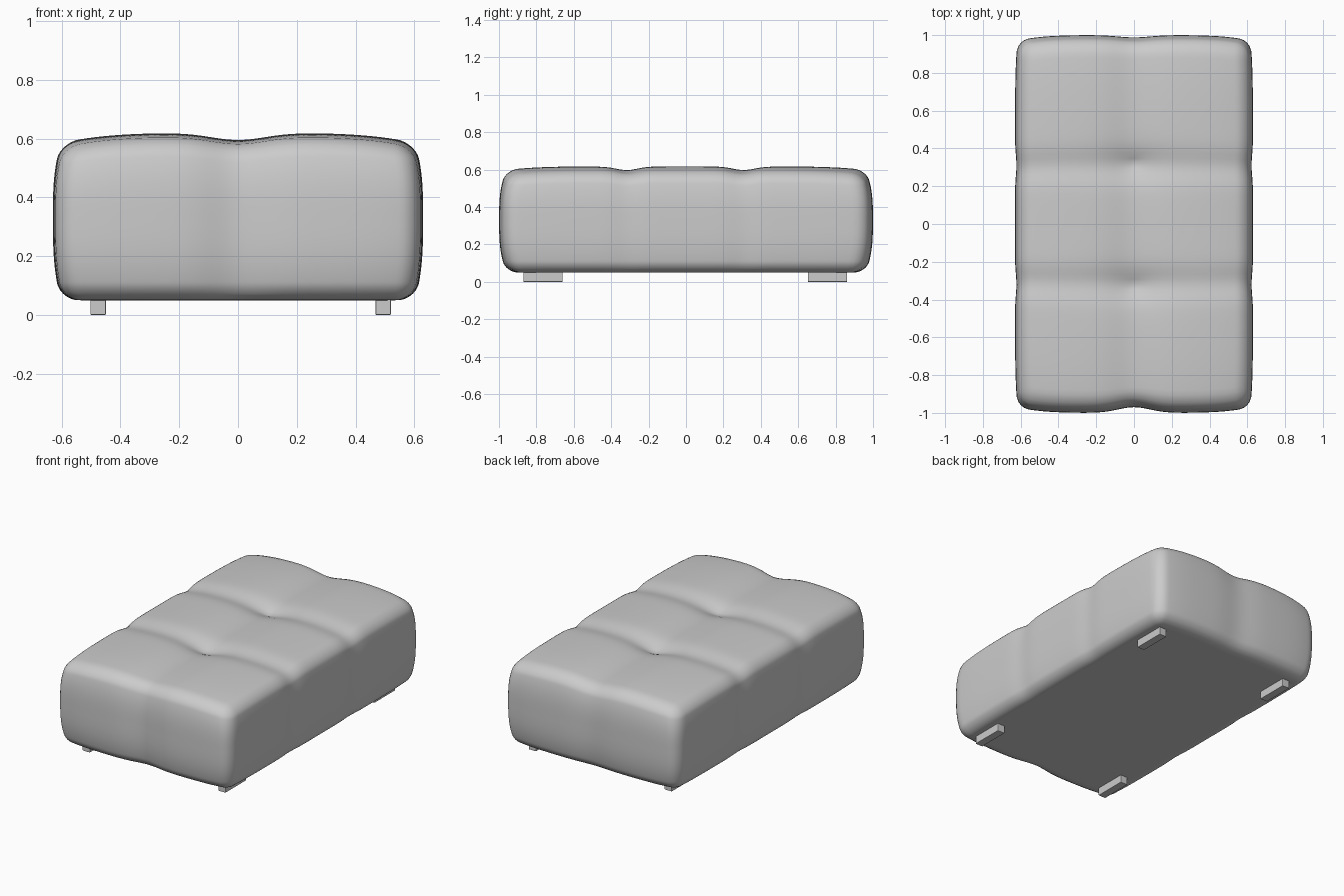
import bpy, bmesh
from math import exp
from mathutils import Vector

if "Cube" in bpy.data.objects:
    bpy.data.objects.remove(bpy.data.objects["Cube"])

HALF = Vector((0.63, 1.0, 0.285))   # cushion half size
MID_Z = 0.335                       # cushion centre height
RADIUS = 0.06                       # edge rounding
TUFT_Y = (-0.33, 0.32)              # cross seams


def dip(t, width):
    return exp(-(t / width) ** 2)


def shape_cushion(co):
    # Rounded box
    p = Vector(c * h for c, h in zip(co, HALF))
    inner = Vector(max(RADIUS - h, min(h - RADIUS, c)) for c, h in zip(p, HALF))
    if (p - inner).length > 1e-6:
        p = inner + (p - inner).normalized() * RADIUS
    x, y, z = p
    u, v, w = (abs(a / h) for a, h in zip(p, HALF))
    # Puffed sides that pull in at the seams
    side, end = u ** 6, v ** 6
    cross = sum(dip(y - t, 0.08) for t in TUFT_Y)
    x *= 1 - 0.045 * w ** 3 - 0.022 * v ** 8 - 0.012 * side * cross
    y *= 1 - 0.04 * w ** 3 - 0.03 * u ** 5
    y *= 1 - end * dip(x, 0.12) * (0.03 if y < 0 else 0.012)
    # Crowned top with seams and two tufts
    top = max(0.0, min(1.0, (z / HALF.z + 0.2) / 1.2))
    drop = 0.035 * u ** 4 + 0.02 * v ** 6
    drop += 0.024 * dip(x, 0.13) + 0.017 * cross
    drop += sum(0.03 * exp(-((x / 0.13) ** 2 + ((y - t) / 0.07) ** 2) ** 0.5)
                for t in TUFT_Y)
    return Vector((x, y, z + MID_Z - top * drop))


def make_object(name, bm):
    mesh = bpy.data.meshes.new(name)
    bm.to_mesh(mesh)
    bm.free()
    obj = bpy.data.objects.new(name, mesh)
    bpy.context.collection.objects.link(obj)
    return obj


# Cushion body
bm = bmesh.new()
bmesh.ops.create_cube(bm, size=2)
bmesh.ops.subdivide_edges(bm, edges=bm.edges[:], cuts=71, use_grid_fill=True)
for vert in bm.verts:
    vert.co = shape_cushion(vert.co)
cushion = make_object("cushion", bm)
for poly in cushion.data.polygons:
    poly.use_smooth = True

# Four low block feet
for x, side in ((-0.476, "left"), (0.494, "right")):
    for y, end in ((-0.765, "front"), (0.757, "back")):
        bm = bmesh.new()
        bmesh.ops.create_cube(bm, size=1)
        bmesh.ops.scale(bm, vec=(0.052, 0.21, 0.06), verts=bm.verts)
        foot = make_object(f"{end}_{side}_foot", bm)
        foot.location = (x, y, 0.03)
        bevel = foot.modifiers.new("edge_bevel", "BEVEL")
        bevel.width = 0.003
        bevel.segments = 2
